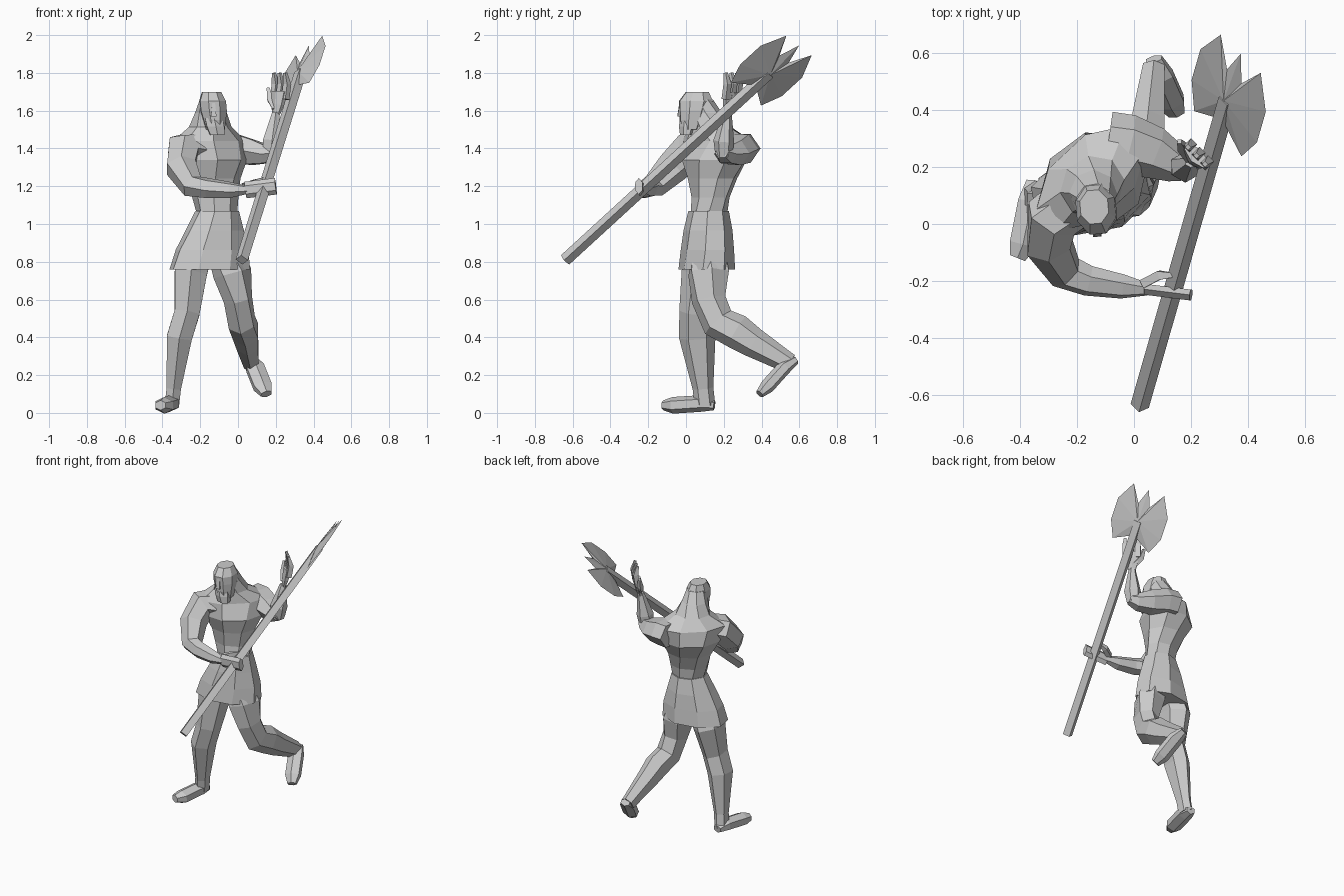
import bpy, bmesh, math
from mathutils import Vector

if bpy.data.objects.get("Cube"):
    bpy.data.objects.remove(bpy.data.objects["Cube"])

stone = bpy.data.materials.new("plain grey")
stone.use_nodes = True
grey = (.6, .6, .6, 1)
stone.diffuse_color = grey
stone.node_tree.nodes["Principled BSDF"].inputs["Base Color"].default_value = grey


def finish(name, bm):
    bmesh.ops.recalc_face_normals(bm, faces=bm.faces)
    mesh = bpy.data.meshes.new(name)
    bm.to_mesh(mesh)
    bm.free()
    mesh.materials.append(stone)
    part = bpy.data.objects.new(name, mesh)
    bpy.context.collection.objects.link(part)


def ring(centre, side, deep, width, depth, sides):
    """Polygon around a centre, with a flat facing each axis."""
    points = []
    for i in range(sides):
        angle = math.tau * (i + .5) / sides
        points.append(centre + side * width * math.cos(angle) + deep * depth * math.sin(angle))
    return points


def skin(name, rings):
    """Join rings of points into a closed faceted tube."""
    bm = bmesh.new()
    loops = [[bm.verts.new(point) for point in points] for points in rings]
    count = len(loops[0])
    for lower, upper in zip(loops, loops[1:]):
        for i in range(count):
            j = (i + 1) % count
            bm.faces.new((lower[i], lower[j], upper[j], upper[i]))
    bm.faces.new(loops[0])
    bm.faces.new(loops[-1])
    finish(name, bm)


def body(name, base, top, profile, twist=(5, 5), sides=8):
    """Evenly spaced level sections (half width, half depth), turning from base to top."""
    base, top = Vector(base), Vector(top)
    rings = []
    for level, (width, depth) in enumerate(profile):
        t = level / (len(profile) - 1)
        yaw = math.radians(twist[0] + (twist[1] - twist[0]) * t)
        side = Vector((math.cos(yaw), math.sin(yaw), 0))
        deep = Vector((-side.y, side.x, 0))
        rings.append(ring(base.lerp(top, t), side, deep, width * 1.06, depth * 1.06, sides))
    skin(name, rings)


def limb(name, joints, ref=(0, 1, 0), deepen=1, sides=6):
    """Sweep along joints (x, y, z, radius); the depth direction lies along ref."""
    points = [Vector(joint[:3]) for joint in joints]
    last = len(points) - 1
    rings = []
    for k, joint in enumerate(joints):
        along = (points[min(k + 1, last)] - points[max(k - 1, 0)]).normalized()
        side = Vector(ref).cross(along).normalized()
        radius = joint[3] * 1.1
        rings.append(ring(points[k], side, along.cross(side), radius, radius * deepen, sides))
    skin(name, rings)


# Torso twisted toward the left, rising into the neck and long hair
body("torso", (-.11, .12, 1.04), (-.15, .16, 1.44),
     [(.1, .09), (.12, .09), (.14, .12), (.19, .16), (.22, .13)], twist=(18, 43))
body("neck_and_hair", (-.15, .16, 1.44), (-.14, .08, 1.66),
     [(.22, .13), (.11, .1), (.08, .08), (.06, .06)], twist=(43, 10))

# Tunic skirt
body("skirt", (-.15, .11, .76), (-.11, .12, 1.07),
     [(.21, .14), (.19, .13), (.15, .12), (.11, .1)], twist=(10, 18))

# Head with beard and nose
body("head", (-.12, .03, 1.5), (-.14, .06, 1.7),
     [(.05, .05), (.06, .07), (.07, .08), (.07, .09), (.05, .06)])
body("beard", (-.11, 0, 1.47), (-.13, .01, 1.56), [(.04, .03), (.05, .04), (.05, .04)], sides=6)
body("nose", (-.13, -.03, 1.57), (-.13, -.02, 1.64), [(.02, .02), (.01, .02)], sides=4)

# Right arm, bent across the front to grip the shaft
upright = (0, 0, 1)
limb("right_arm", [(-.2, .09, 1.4, .09), (-.29, .02, 1.39, .09), (-.3, -.07, 1.3, .08),
                   (-.24, -.17, 1.2, .06), (-.16, -.2, 1.19, .05), (-.04, -.22, 1.18, .04),
                   (.05, -.23, 1.18, .02)], ref=(0, .7, -.7))
limb("right_hand", [(.04, -.23, 1.18, .02), (.12, -.24, 1.19, .02), (.2, -.25, 1.2, .02)],
     ref=upright, deepen=2)
limb("right_thumb", [(.03, -.21, 1.2, .02), (.09, -.18, 1.22, .02), (.14, -.18, 1.24, .01)],
     ref=upright, sides=4)

# Left arm, held out with the hand raised
limb("left_upper_arm", [(-.09, .29, 1.4, .08), (-.02, .28, 1.4, .08), (.07, .25, 1.38, .07),
                        (.15, .21, 1.37, .05), (.2, .19, 1.38, .03)], deepen=1.2)
limb("left_forearm", [(.17, .2, 1.36, .04), (.18, .2, 1.44, .05), (.2, .22, 1.59, .02)])
across_palm = (.7, .7, 0)
limb("left_palm", [(.2, .22, 1.57, .02), (.21, .23, 1.63, .04), (.22, .24, 1.7, .05)],
     ref=across_palm, deepen=.5)
for finger in range(3):
    x, y = .19 + finger * .03, .27 - finger * .03
    limb(f"left_finger_{finger}",
         [(x, y, 1.66, .02), (x + .01, y + .01, 1.74, .02), (x, y, 1.8, .01)],
         ref=across_palm, sides=4)
limb("left_thumb", [(.2, .23, 1.61, .02), (.17, .27, 1.66, .02), (.16, .29, 1.72, .01)], sides=4)

# Right leg, standing
limb("right_leg", [(-.22, .1, .82, .08), (-.25, .1, .74, .09), (-.27, .06, .53, .07),
                   (-.31, .06, .4, .07), (-.34, .09, .13, .04), (-.35, .1, .04, .04)],
     deepen=1.25)
limb("right_foot", [(-.35, .15, .04, .03), (-.36, .08, .05, .05), (-.39, -.07, .04, .05),
                    (-.41, -.12, .04, .03)], ref=upright, deepen=.8)

# Left leg, lifted behind with the toes down
limb("left_leg", [(-.06, .12, .82, .08), (-.03, .12, .74, .09), (0, .12, .6, .07),
                  (.02, .17, .48, .07), (.04, .27, .43, .07), (.05, .36, .37, .06),
                  (.07, .55, .26, .04)], ref=(0, .5, .9), deepen=1.2)
limb("left_foot", [(.07, .58, .28, .03), (.09, .52, .24, .05), (.13, .43, .14, .05),
                   (.15, .39, .1, .03)], ref=(0, .6, -.8), deepen=.7)

# Axe shaft, square in section
butt = Vector((.02, -.64, .81))
centre = Vector((.33, .44, 1.8))
along = (centre - butt).normalized()
across = Vector((.64, -.61, .47))
across = (across - along * across.dot(along)).normalized()
normal = along.cross(across)
limb("axe_shaft", [(*butt, .03), (*centre, .03)], ref=across, sides=4)

# Double axe blade with a top spike: thick at the hub, thin at the rim
half = [(.04, .11), (.11, .22), (.18, .09), (.18, -.06), (.13, -.17), (.02, -.11)]
outline = [(0, .22)] + half + [(-u, v) for u, v in reversed(half)]
bm = bmesh.new()
rim = [bm.verts.new(centre + across * u + along * v) for u, v in outline]
for thickness in (.02, -.02):
    hub = bm.verts.new(centre + normal * thickness)
    for i, point in enumerate(rim):
        bm.faces.new((point, rim[(i + 1) % len(rim)], hub))
finish("axe_blade", bm)
